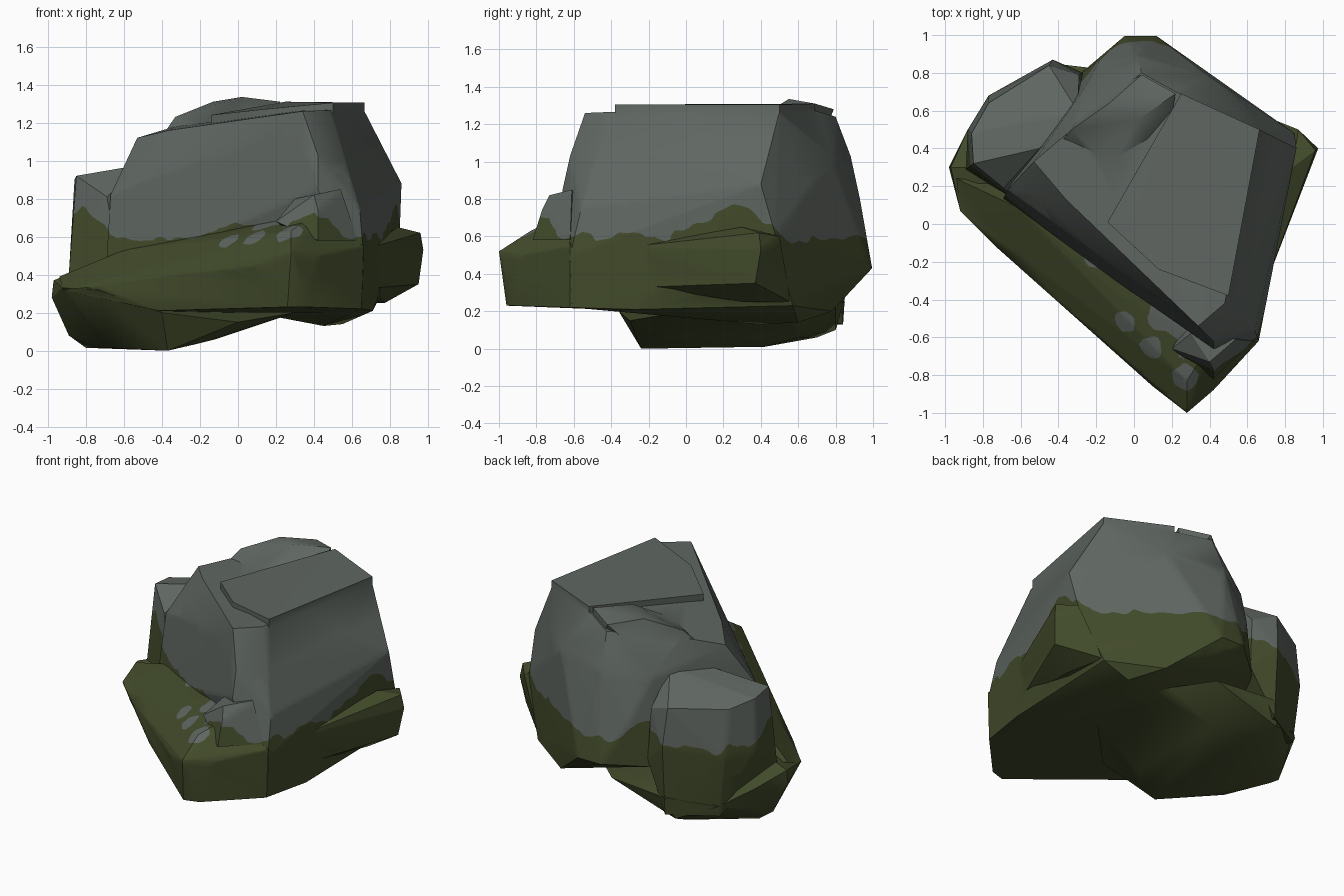
import bpy, bmesh, math
from mathutils import Vector, noise

if "Cube" in bpy.data.objects:
    bpy.data.objects.remove(bpy.data.objects["Cube"])


def material(name, rgb):
    m = bpy.data.materials.new(name)
    m.diffuse_color = (*rgb, 1)
    m.use_nodes = True
    m.node_tree.nodes["Principled BSDF"].inputs["Base Color"].default_value = m.diffuse_color
    return m


def chunk(name, points):
    """Convex piece of stone around a few corner points."""
    bm = bmesh.new()
    for p in points:
        bm.verts.new(p)
    res = bmesh.ops.convex_hull(bm, input=bm.verts[:])
    junk = {g for g in res["geom_interior"] + res["geom_unused"]
            if isinstance(g, bmesh.types.BMVert)}
    bmesh.ops.delete(bm, geom=list(junk), context='VERTS')
    bmesh.ops.recalc_face_normals(bm, faces=bm.faces[:])
    me = bpy.data.meshes.new(name)
    bm.to_mesh(me)
    bm.free()
    ob = bpy.data.objects.new(name, me)
    bpy.context.collection.objects.link(ob)
    return ob


# Main block with steep sides
boulder = chunk("mossy_boulder", [
    (-.53, .33, 1.12), (-.36, .13, 1.16), (.34, -.54, 1.26), (.48, -.42, 1.265),
    (.66, .5, 1.27), (.22, .7, 1.27), (-.33, .5, 1.18), (-.67, .18, .82),
    (.42, -.66, .85), (.42, -.62, 1.03), (.64, -.56, .75), (.86, .4, .88),
    (.85, .48, .6), (.4, .78, 1.03), (.05, .93, .8), (.12, .995, .43),
    (.04, .8, 1.24), (.02, .88, 1.03), (-.26, .72, 1.0), (-.18, .87, .7),
    (-.05, .995, .43), (-.28, .8, .4), (.4, .78, .2), (.72, .57, .23),
    (.45, .4, .13), (.55, .6, .14), (-.7, .12, .35), (.66, -.62, .5),
    (.65, -.61, .22), (.71, -.28, .21), (.76, .25, .32)])

# Hump along the back of the top
back_hump = chunk("back_hump", [
    (-.33, .5, 1.23), (-.13, .64, 1.31), (.02, .55, 1.335), (.22, .69, 1.31),
    (.04, .79, 1.28), (-.12, .3, 1.18), (-.25, .65, 1), (.2, .7, 1.05),
    (.15, .3, 1.1), (-.42, .4, 1.1)])

# Raised slab on top
top_slab = chunk("top_slab", [
    (x, y, z - d) for d in (0, .15) for x, y, z in (
        (.25, .69, 1.31), (.665, .5, 1.305), (.5, -.38, 1.305),
        (.13, -.24, 1.27), (-.14, .01, 1.24))])

# Low lump on the back left
side_lump = chunk("side_lump", [
    (-.86, .48, .9), (-.85, .32, .92), (-.69, .19, .81), (-.77, .64, .86),
    (-.45, .84, .86), (-.5, .4, .98), (-.29, .79, .8), (-.3, .6, 1.0), (-.88, .5, .55),
    (-.89, .29, .4), (-.77, .68, .55), (-.43, .87, .6), (-.27, .8, .45),
    (-.72, .67, .13), (-.43, .84, .13), (-.6, .1, .3)])

# Foot that touches the ground
foot = chunk("foot", [
    (-.8, .35, .015), (-.68, .06, .015), (-.37, -.24, 0), (-.24, -.22, .03),
    (-.35, .42, .01), (-.5, .7, .06), (-.13, .6, .06), (-.12, -.1, .06),
    (-.89, .33, .08), (-.48, .8, .1), (-.98, .3, .28), (-.97, .3, .37),
    (-.92, .07, .33), (-.74, -.11, .32), (-.88, .5, .3), (-.72, .68, .2),
    (-.43, .85, .25), (0, .8, .25), (0, -.3, .15), (-.4, -.36, .2),
    (-.85, .3, .42), (.3, .5, .2), (.3, 0, .2)])

# Sloping ledge along the front left, ending in the front tip
front_ledge = chunk("front_ledge", [
    (-.94, .24, .39), (-.92, .07, .32), (-.6, .08, .53), (-.1, -.36, .61),
    (.4, -.64, .72), (.28, -.83, .63), (.28, -1, .52), (.42, -.88, .5),
    (.66, -.62, .55), (.1, -.86, .45), (-.35, -.42, .42), (-.72, -.13, .34),
    (.26, -.96, .23), (.36, -.93, .23), (.65, -.62, .22), (-.42, -.36, .21),
    (-.4, -.1, .2), (.62, -.2, .2), (.3, .2, .2)])

# Broken nub above the front tip
nub = chunk("nub", [
    (.3, -.58, .8), (.4, -.73, .82), (.42, -.77, .74), (.54, -.61, .85),
    (.2, -.66, .68), (.42, -.82, .58), (.63, -.62, .58), (.3, -.5, .6)])

# Ridge rising to the right tip
right_ridge = chunk("right_ridge", [
    (.975, .4, .53), (.96, .39, .62), (.87, .5, .6), (.95, .37, .35),
    (.69, -.34, .54), (.72, -.2, .33), (.84, .3, .65),
    (.77, .3, .25), (.72, .56, .25), (.5, 0, .3)])

# Fuse all pieces into one stone
bpy.context.view_layer.objects.active = boulder
boulder.select_set(True)
for part in (side_lump, foot, front_ledge, nub, right_ridge, back_hump, top_slab):
    mod = boulder.modifiers.new("fuse", 'BOOLEAN')
    mod.operation, mod.solver, mod.object = 'UNION', 'EXACT', part
    bpy.ops.object.modifier_apply(modifier=mod.name)
    bpy.data.objects.remove(part)

# Moss covers everything below a ragged height
BUMPS = [(-.84, .3, .14), (0, -.35, .1), (.2, -.6, .08), (.4, -.77, .12),
         (.86, .3, .14), (.78, .1, .08), (-.3, .8, .08)]
BARE = [(.27, -.82, .63, .075), (.1, -.65, .59, .065), (-.05, -.52, .58, .06)]


def above_moss(p):
    line = .59 + .05 * noise.noise(p * 5) + .04 * noise.noise(p * 13)
    for x, y, h in BUMPS:
        line += h * math.exp(-((p.x - x) ** 2 + (p.y - y) ** 2) / .025)
    f = p.z - line
    for x, y, z, r in BARE:
        f = max(f, r - (p - Vector((x, y, z))).length + .02 * noise.noise(p * 20))
    return f


bm = bmesh.new()
bm.from_mesh(boulder.data)
bmesh.ops.remove_doubles(bm, verts=bm.verts[:], dist=.001)
bmesh.ops.triangulate(bm, faces=bm.faces[:])
for _ in range(6):
    band = [e for e in bm.edges if e.calc_length() > .045
            and max(v.co.z for v in e.verts) > .42 and min(v.co.z for v in e.verts) < .92]
    if not band:
        break
    bmesh.ops.subdivide_edges(bm, edges=band, cuts=1)
    bmesh.ops.triangulate(bm, faces=[f for f in bm.faces if len(f.verts) > 3])

# Cut the moss outline into the faces
level = bm.verts.layers.float.new("level")
for v in bm.verts:
    v[level] = above_moss(v.co)
cuts = []
for e in bm.edges[:]:
    a, b = e.verts
    fa, fb = a[level], b[level]
    if fa * fb < 0:
        _, v = bmesh.utils.edge_split(e, a, min(.98, max(.02, fa / (fa - fb))))
        v[level] = 0
        cuts.append(v)
bmesh.ops.connect_verts(bm, verts=cuts)
for f in bm.faces:
    f.material_index = int(sum(v[level] for v in f.verts) < 0)
bm.verts.layers.float.remove(level)
bmesh.ops.recalc_face_normals(bm, faces=bm.faces[:])
boulder.data.materials.clear()
boulder.data.materials.append(material("grey stone", (.115, .134, .119)))
boulder.data.materials.append(material("dark moss", (.055, .071, .024)))
bm.to_mesh(boulder.data)
bm.free()
bpy.ops.object.shade_smooth_by_angle(angle=math.radians(32))
